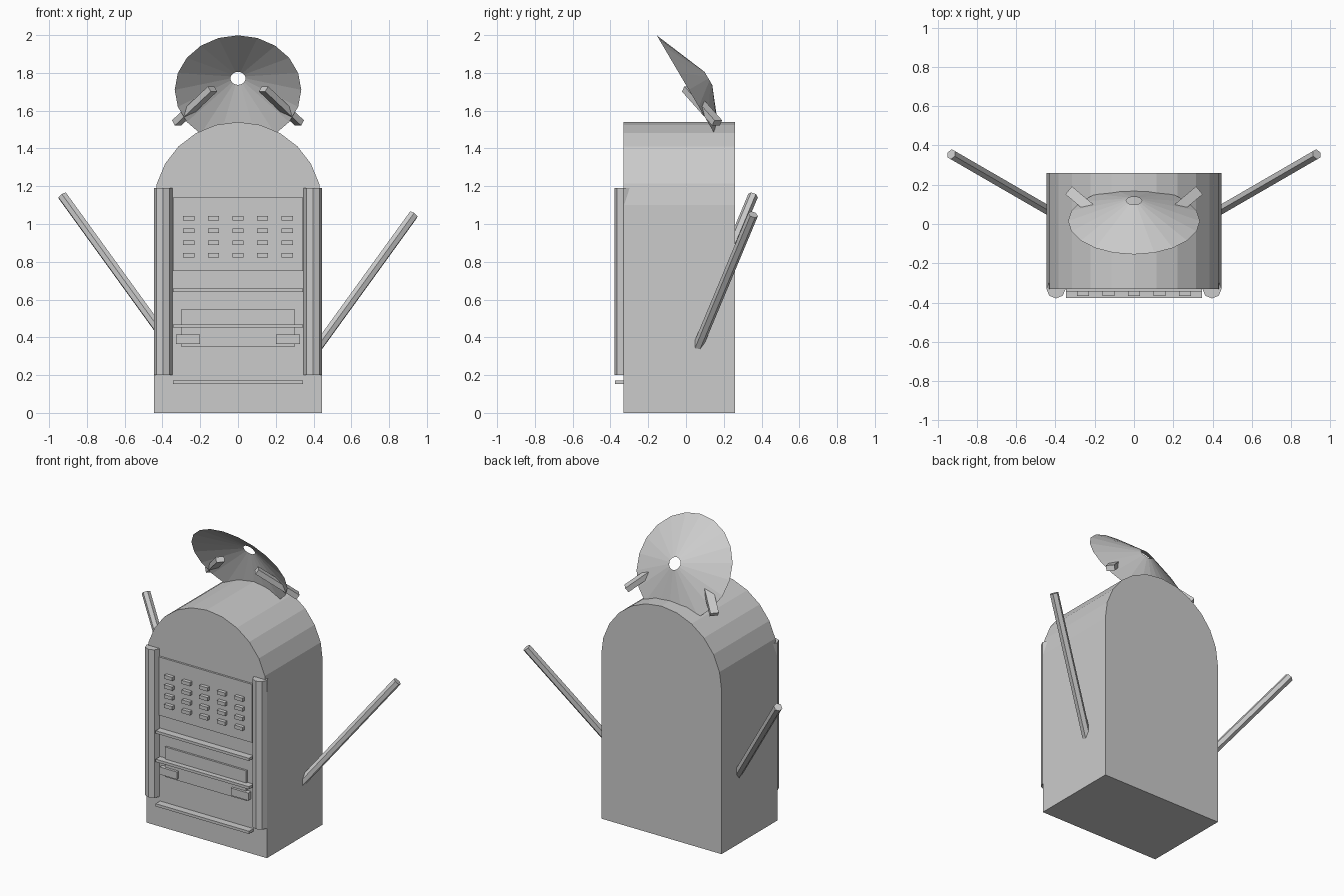
import bpy, bmesh, math
from mathutils import Vector, Matrix

cube = bpy.data.objects.get("Cube")
if cube:
    bpy.data.objects.remove(cube, do_unlink=True)

GREY = (0.6, 0.6, 0.6, 1)
grey = bpy.data.materials.new("plain grey")
grey.use_nodes = True
grey.diffuse_color = GREY
grey.node_tree.nodes["Principled BSDF"].inputs["Base Color"].default_value = GREY


def finish(name, bm):
    bmesh.ops.recalc_face_normals(bm, faces=bm.faces)
    mesh = bpy.data.meshes.new(name)
    bm.to_mesh(mesh)
    bm.free()
    mesh.materials.append(grey)
    obj = bpy.data.objects.new(name, mesh)
    bpy.context.collection.objects.link(obj)
    return obj


def box(name, x0, x1, y0, y1, z0, z1):
    bm = bmesh.new()
    place = Matrix.Translation(((x0 + x1) / 2, (y0 + y1) / 2, (z0 + z1) / 2))
    size = Matrix.Diagonal((x1 - x0, y1 - y0, z1 - z0, 1))
    bmesh.ops.create_cube(bm, size=1, matrix=place @ size)
    return finish(name, bm)


def rod(name, start, end, radius, sides, turn=0.0, flatten=1.0):
    """Prism between two points; turn and flatten shape its section."""
    a, b = Vector(start), Vector(end)
    axis = b - a
    bm = bmesh.new()
    matrix = (Matrix.Translation((a + b) / 2)
              @ axis.to_track_quat('Z', 'Y').to_matrix().to_4x4()
              @ Matrix.Diagonal((1, flatten, 1, 1))
              @ Matrix.Rotation(turn, 4, 'Z'))
    bmesh.ops.create_cone(bm, cap_ends=True, segments=sides, radius1=radius,
                          radius2=radius, depth=axis.length, matrix=matrix)
    return finish(name, bm)


# Arched cabinet body
FRONT, BACK, R, SPRING = -0.33, 0.26, 0.445, 1.1
bm = bmesh.new()
outline = [(-R, 0), (R, 0)]
for i in range(13):
    t = math.pi * i / 12
    outline.append((R * math.cos(t), SPRING + 0.44 * math.sin(t)))
face = bm.faces.new([bm.verts.new((x, FRONT, z)) for x, z in outline])
swept = bmesh.ops.extrude_face_region(bm, geom=[face], use_keep_orig=True)
moved = [v for v in swept["geom"] if isinstance(v, bmesh.types.BMVert)]
bmesh.ops.translate(bm, verts=moved, vec=(0, BACK - FRONT, 0))
finish("body", bm)

# Open conical dish, tilted up and back, with a hole at its centre
bm = bmesh.new()
normal = Vector((0, 0.862, 0.507))
up = Vector((0, -0.507, 0.862))
centre = Vector((0, 0.015, 1.71))
rings = []
for radius, height in ((0.335, 0), (0.04, 0.12)):
    ring = []
    for i in range(20):
        t = math.tau * i / 20
        ring.append(bm.verts.new(centre + normal * height
                                 + Vector((1, 0, 0)) * radius * math.sin(t)
                                 + up * radius * math.cos(t)))
    rings.append(ring)
for i in range(20):
    j = (i + 1) % 20
    bm.faces.new((rings[0][i], rings[0][j], rings[1][j], rings[1][i]))
finish("dish", bm)

# Paired parts: dish brackets, corner rails, arms and drawer handles
for s, side, lift in ((1, "left", 0), (-1, "right", 0.1)):
    rod(side + "_dish_bracket", (s * 0.135, 0.005, 1.715),
        (s * 0.325, 0.165, 1.535), 0.037, 4, math.pi / 4, 0.65)
    rod(side + "_rail", (s * 0.397, FRONT, 0.2), (s * 0.397, FRONT, 1.19), 0.049, 8)
    rod(side + "_arm", (s * 0.42, 0.06, 0.345 + lift),
        (s * 0.93, 0.355, 1.05 + lift), 0.027, 6)
    inner, outer = sorted((s * 0.2, s * 0.328))
    box(side + "_handle", inner, outer, -0.36, FRONT, 0.365, 0.415)

# Button panel and its grid of buttons
box("button_panel", -0.345, 0.345, -0.343, FRONT, 0.75, 1.14)
for row in range(4):
    for col in range(5):
        x, z = (col - 2) * 0.13, 0.835 + row * 0.065
        box(f"button_{row + 1}_{col + 1}", x - 0.03, x + 0.03,
            -0.367, FRONT, z - 0.012, z + 0.012)

# Drawer front and the cross bars
box("drawer", -0.3, 0.3, -0.343, FRONT, 0.35, 0.55)
for name, z in (("upper", 0.65), ("middle", 0.46), ("lower", 0.162)):
    box(name + "_bar", -0.345, 0.345, -0.377, FRONT, z - 0.009, z + 0.009)
